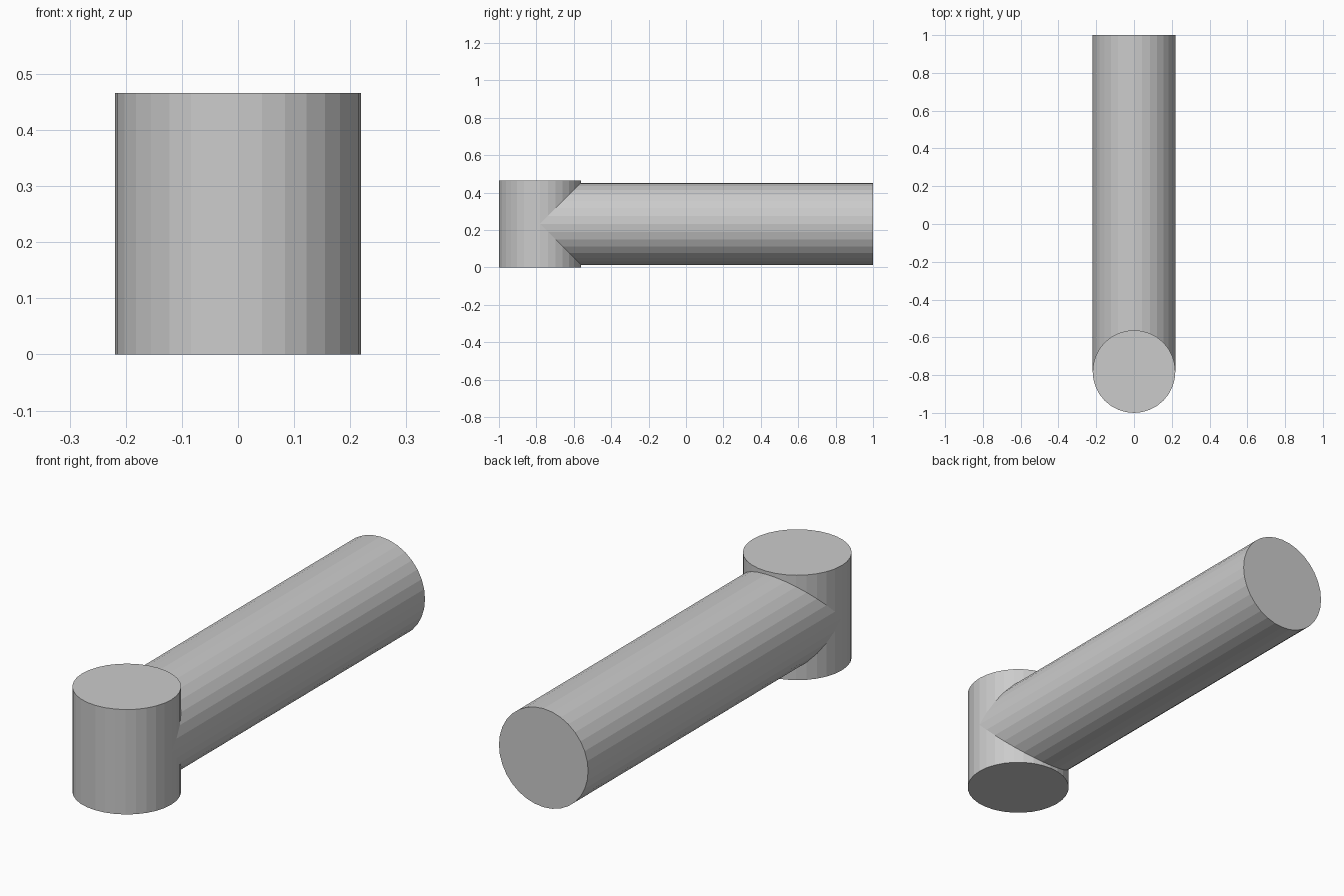
import bpy
from math import pi

if "Cube" in bpy.data.objects:
    bpy.data.objects.remove(bpy.data.objects["Cube"])

RADIUS = 0.219
HEIGHT = 0.466
POST_Y = -1 + RADIUS


def cylinder(name, length, location, rotation=(0, 0, 0)):
    bpy.ops.mesh.primitive_cylinder_add(vertices=32, radius=RADIUS, depth=length,
                                        location=location, rotation=rotation)
    obj = bpy.context.object
    obj.name = name
    return obj


# Short upright post at the front
cylinder("upright_post", HEIGHT, (0, POST_Y, HEIGHT / 2))

# Long horizontal bar running from the post's axis to the back
cylinder("horizontal_bar", 1 - POST_Y, (0, (1 + POST_Y) / 2, HEIGHT / 2), (pi / 2, 0, 0))
